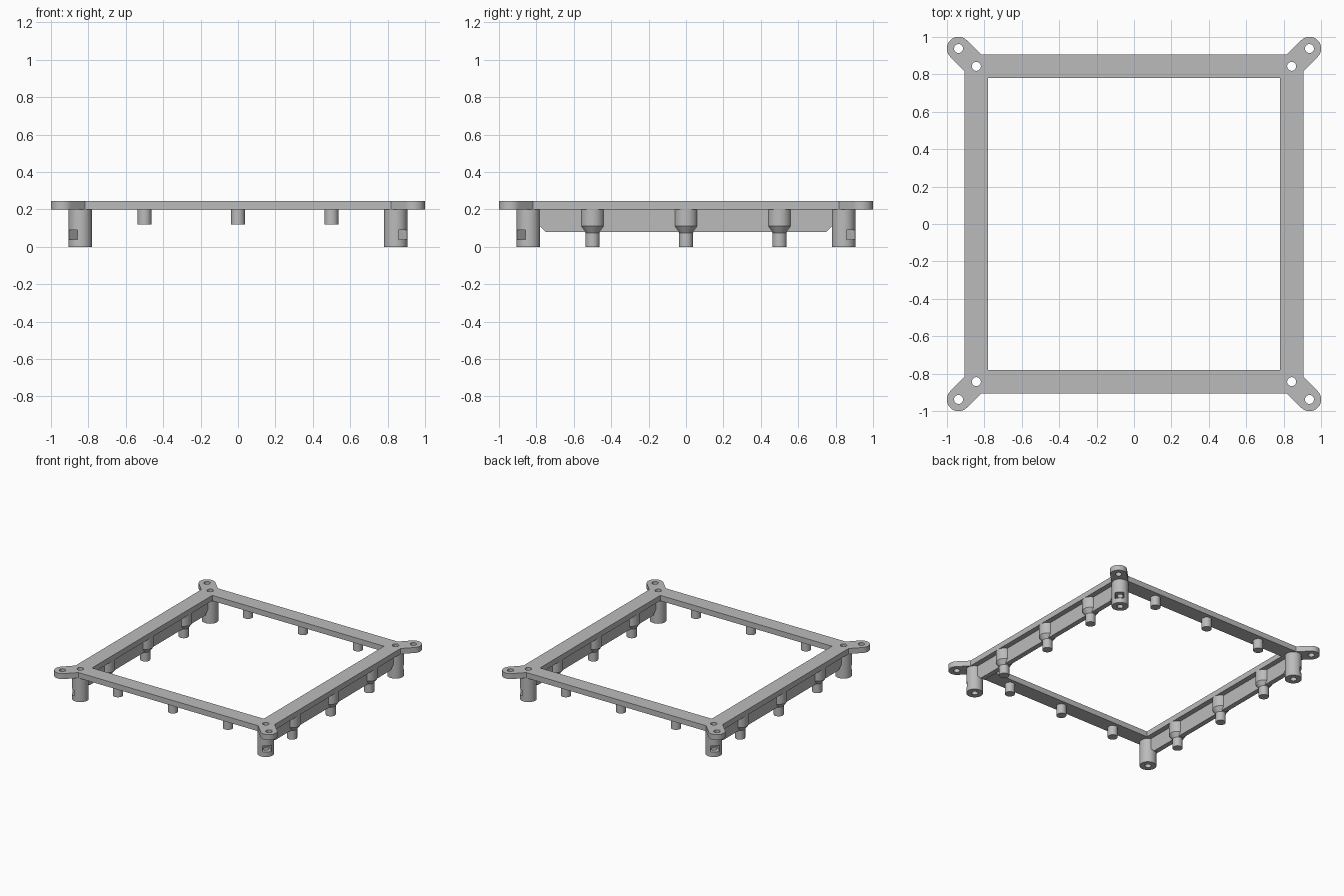
import bpy
import math

cube = bpy.data.objects.get("Cube")
if cube:
    bpy.data.objects.remove(cube, do_unlink=True)

grey = bpy.data.materials.new("matte_grey")
grey.use_nodes = True
grey.diffuse_color = (0.5, 0.5, 0.5, 1)
grey.node_tree.nodes["Principled BSDF"].inputs["Base Color"].default_value = (0.5, 0.5, 0.5, 1)

AXIS = 0.843      # centre line of bars, posts and pegs
EAR = 0.938       # centre of the ear ends
R = 0.0625        # half width of bars, posts and ears
HOLE = 0.024
PIN = 0.0375
LOW, TOP = 0.2, 0.245
CORNERS = [(sx, sy) for sx in (-1, 1) for sy in (-1, 1)]


def finish(name):
    ob = bpy.context.object
    ob.name = name
    ob.data.materials.append(grey)
    return ob


def cylinder(name, x, y, z0, z1, r, r_top=None):
    bpy.ops.mesh.primitive_cone_add(vertices=48, radius1=r, radius2=r if r_top is None else r_top,
                                    depth=z1 - z0, location=(x, y, (z0 + z1) / 2))
    return finish(name)


def box(name, centre, size, turn=0):
    bpy.ops.mesh.primitive_cube_add(size=1, location=centre, rotation=(0, 0, turn))
    ob = finish(name)
    ob.scale = size
    return ob


def combine(ob, others, operation):
    """Boolean each helper into ob, then remove the helper."""
    for other in others:
        other.hide_render = True
        mod = ob.modifiers.new("cut", 'BOOLEAN')
        mod.operation, mod.object, mod.solver = operation, other, 'EXACT'
        bpy.context.view_layer.objects.active = ob
        bpy.ops.object.modifier_apply(modifier=mod.name)
        bpy.data.objects.remove(other, do_unlink=True)


def smooth(ob):
    bpy.ops.object.select_all(action='DESELECT')
    ob.select_set(True)
    bpy.context.view_layer.objects.active = ob
    bpy.ops.object.shade_smooth_by_angle(angle=math.radians(30))


# Square frame with diagonal ears and screw holes
mid = (LOW + TOP) / 2
frame = box("frame", (0, 0, mid), (2 * AXIS + 2 * R, 2 * AXIS + 2 * R, TOP - LOW))
bpy.ops.object.transform_apply(location=True, rotation=True, scale=True)
ears, holes = [], []
for sx, sy in CORNERS:
    c = (AXIS + EAR) / 2
    length = (EAR - AXIS) * math.sqrt(2)
    ears.append(box("ear_arm", (sx * c, sy * c, mid), (length, 2 * R, TOP - LOW), math.atan2(sy, sx)))
    ears.append(cylinder("ear_end", sx * EAR, sy * EAR, LOW, TOP, R))
    for d in (AXIS, EAR):
        holes.append(cylinder("hole", sx * d, sy * d, LOW - 0.1, TOP + 0.1, HOLE))
opening = box("opening", (0, 0, mid), (2 * (AXIS - R), 2 * (AXIS - R), 0.3))
combine(frame, ears, 'UNION')
combine(frame, [opening] + holes, 'DIFFERENCE')
smooth(frame)

# Hollow corner posts with a nut slot facing diagonally outward
for sx, sy in CORNERS:
    side = ("front" if sy < 0 else "back") + ("_left" if sx > 0 else "_right")
    post = cylinder(side + "_post", sx * AXIS, sy * AXIS, 0, LOW, R)
    bore = cylinder("bore", sx * AXIS, sy * AXIS, -0.1, LOW + 0.1, HOLE)
    out = AXIS + 0.025
    slot = box("slot", (sx * out, sy * out, 0.065), (0.14, 0.066, 0.05), math.atan2(sy, sx))
    combine(post, [bore, slot], 'DIFFERENCE')
    smooth(post)

# Thin side skirts with chamfered lower ends
for s, side in ((1, "left"), (-1, "right")):
    half, cham, bottom, t = 0.79, 0.04, 0.08, 0.02
    outline = [(-half, LOW), (-half, bottom + cham), (cham - half, bottom),
               (half - cham, bottom), (half, bottom + cham), (half, LOW)]
    n = len(outline)
    verts = [(s * AXIS + dx, y, z) for dx in (-t, t) for y, z in outline]
    faces = [tuple(reversed(range(n))), tuple(range(n, 2 * n))]
    faces += [(i, (i + 1) % n, n + (i + 1) % n, n + i) for i in range(n)]
    mesh = bpy.data.meshes.new(side + "_skirt")
    mesh.from_pydata(verts, [], faces)
    mesh.materials.append(grey)
    ob = bpy.data.objects.new(side + "_skirt", mesh)
    bpy.context.collection.objects.link(ob)

# Pegs: stepped ones under the sides, short ones under front and back
for s in (-1, 1):
    for p in (-0.5, 0, 0.5):
        smooth(cylinder("side_collar", s * AXIS, p, 0.11, LOW, R))
        smooth(cylinder("side_taper", s * AXIS, p, 0.075, 0.11, PIN, R))
        smooth(cylinder("side_pin", s * AXIS, p, 0, 0.08, PIN))
        smooth(cylinder("end_pin", p, s * AXIS, 0.12, LOW, PIN))
